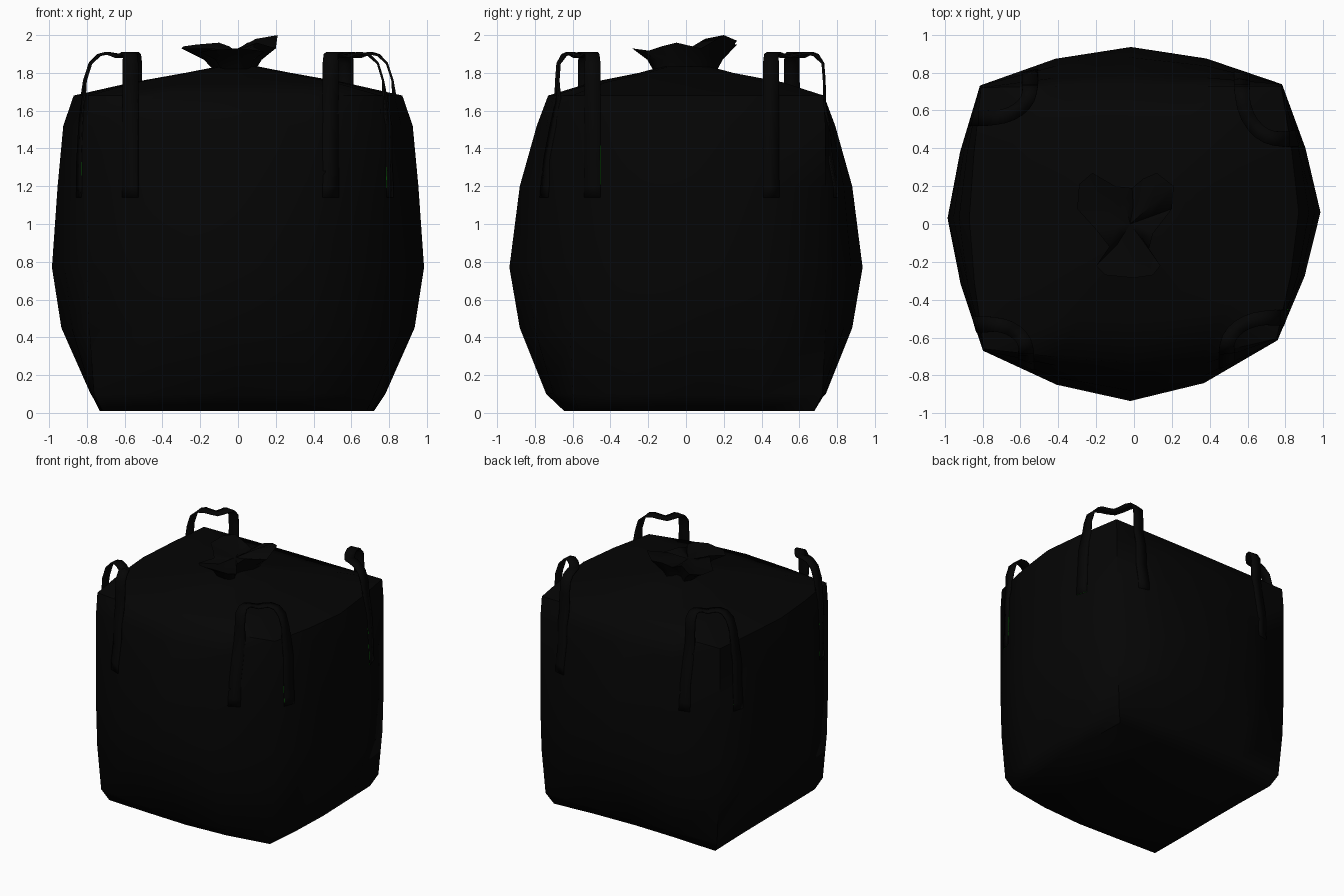
import bpy, bmesh, math
from mathutils import Vector
from mathutils.bvhtree import BVHTree

cube = bpy.data.objects.get("Cube")
if cube:
    bpy.data.objects.remove(cube, do_unlink=True)


def material(name, rgb):
    m = bpy.data.materials.new(name)
    m.use_nodes = True
    col = (*rgb, 1)
    m.diffuse_color = col
    bsdf = next(n for n in m.node_tree.nodes if n.type == 'BSDF_PRINCIPLED')
    bsdf.inputs["Base Color"].default_value = col
    bsdf.inputs["Roughness"].default_value = 0.9
    return m


black = material("black_fabric", (0.0014, 0.0014, 0.0014))
green = material("green_tag", (0.004, 0.25, 0.004))


def finish(bm, name, mat, angle=60, thickness=0):
    bmesh.ops.recalc_face_normals(bm, faces=bm.faces)
    me = bpy.data.meshes.new(name)
    bm.to_mesh(me)
    ob = bpy.data.objects.new(name, me)
    bpy.context.collection.objects.link(ob)
    me.materials.append(mat)
    bpy.ops.object.select_all(action='DESELECT')
    ob.select_set(True)
    bpy.context.view_layer.objects.active = ob
    bpy.ops.object.shade_smooth_by_angle(angle=math.radians(angle))
    if thickness:
        s = ob.modifiers.new("thickness", 'SOLIDIFY')
        s.thickness, s.offset = thickness, 0


def bridge(bm, a, b):
    n = len(a)
    for i in range(n):
        bm.faces.new((a[i], a[(i + 1) % n], b[(i + 1) % n], b[i]))


# Bag body: four-cornered rings with bulging sides
# height, corner x, corner y, side x, side y
RINGS = [(0.01, .71, .635, .72, .645), (0.1, .755, .675, .78, .74),
         (0.45, .78, .69, .935, .88), (0.77, .79, .69, .985, .935),
         (1.2, .79, .69, .955, .88), (1.52, .79, .69, .925, .79),
         (1.68, .785, .68, .87, .73), (1.75, .53, .48, .56, .5),
         (1.8, .26, .23, .28, .25), (1.835, .08, .1, .1, .12)]
# Slightly uneven corners, as factors of the corner size
CORNERS = [(-1.01, -.97), (.96, -.89), (.99, 1.07), (-1.03, 1.06)]


def ring_points(z, cx, cy, mx, my):
    for k in range(4):
        a, b = CORNERS[k], CORNERS[(k + 1) % 4]
        for j in range(4):
            t = j / 4
            x = cx * (a[0] + (b[0] - a[0]) * t)
            y = cy * (a[1] + (b[1] - a[1]) * t)
            off = abs(2 * t - 1)
            if k % 2 == 0:
                y += (math.copysign(my, a[1]) - y) * (1 - off ** 1.7)
            else:
                x += (math.copysign(mx, a[0]) - x) * (1 - off ** 1.4)
            yield (x, y, z)


bm = bmesh.new()
rings = [[bm.verts.new(p) for p in ring_points(*r)] for r in RINGS]
for a, b in zip(rings, rings[1:]):
    bridge(bm, a, b)
bm.faces.new(rings[0][::-1])
bm.faces.new(rings[-1])
surface = BVHTree.FromBMesh(bm)
finish(bm, "bag_body", black)


# Tied spout: gathered neck, crumpled rim, inside folded down
RIM = [(-.30, .08, 1.93), (-.29, .21, 1.94), (-.22, .27, 1.95), (-.1, .2, 1.96),
       (-.01, .19, 1.92), (.05, .24, 1.96), (.12, .27, 1.97), (.21, .2, 2.0),
       (.2, .08, 1.93), (.1, -.05, 1.96), (.08, -.13, 1.94), (.14, -.22, 1.91),
       (.1, -.27, 1.92), (0, -.285, 1.93), (-.15, -.27, 1.92), (-.2, -.22, 1.91),
       (-.13, -.12, 1.93), (-.2, -.03, 1.93)]
bm = bmesh.new()
neck = [bm.verts.new((x * .42, y * .6, 1.81)) for x, y, z in RIM]
waist = [bm.verts.new((x * .6, y * .72, 1.87)) for x, y, z in RIM]
rim = [bm.verts.new(p) for p in RIM]
fold = [bm.verts.new((x * .45, y * .5, z - .02)) for x, y, z in RIM]
for a, b in ((neck, waist), (waist, rim), (rim, fold)):
    bridge(bm, a, b)
centre = bm.verts.new((-.02, 0, 1.92))
for i in range(len(fold)):
    bm.faces.new((fold[i], fold[(i + 1) % len(fold)], centre))
finish(bm, "tied_spout", black, 60)


# Lifting straps
def on_face(axis, sign, other, z, gap):
    """Point just off the bag's side, found by casting a ray inward."""
    start, ray = Vector((other, other, z)), Vector((0, 0, 0))
    start[axis], ray[axis] = 3 * sign, -sign
    hit, normal, _, _ = surface.ray_cast(start, ray)
    return hit + normal * gap


def ribbon(bm, pairs):
    rows = [(bm.verts.new(p), bm.verts.new(q)) for p, q in pairs]
    for (a, b), (c, d) in zip(rows, rows[1:]):
        bm.faces.new((a, b, d, c))


HALF = 0.042
LEG = (1.14, 1.2, 1.36, 1.52, 1.65)


def strap(name, sx, sy, leg_x, leg_y):
    # Legs lie on the bag, both edges following its surface
    def leg(axis, sign, side, middle):
        return [tuple(on_face(axis, sign, side * (middle + e * HALF), z, .008)
                      for e in (-1, 1)) for z in LEG]

    first, last = leg(1, sy, sx, leg_x), leg(0, sx, sy, leg_y)
    a = (first[-1][0] + first[-1][1]) / 2
    b = (last[-1][0] + last[-1][1]) / 2
    wx, wy = Vector((sx * HALF, 0, 0)), Vector((0, sy * HALF, 0))

    def station(x, y, z, w):
        p = Vector((x, y, z))
        return p - w, p + w

    up = [station(a.x, a.y, 1.76, wx), station(a.x, a.y * .99, 1.85, wx)]
    down = [station(b.x * .95, b.y, 1.85, wy), station(b.x * .985, b.y, 1.76, wy)]
    # Loop curves inward over the corner, sagging in the middle
    ax, ay, bx, by = a.x, a.y * .97, b.x * .92, b.y
    arc = []
    for i in range(7):
        t = math.radians(6 + 13 * i)
        c, s = math.cos(t), math.sin(t)
        z = 1.885 + .025 * abs(math.cos(2 * t)) - (.015 if i in (0, 6) else 0)
        arc.append(station(bx + (ax - bx) * c, ay + (by - ay) * s, z,
                           (wx * c + wy * s) * .9))
    bm = bmesh.new()
    ribbon(bm, first + up + arc + down + last[::-1])
    finish(bm, name + "_strap", black, 40, .012)

    # Green tag on the side leg, its top cut at a slant on one side
    corner_top = 1.3 if sx > 0 else 1.38
    edges = []
    for side, top in ((-1, 1.43), (1, corner_top)):
        y = sy * (leg_y + side * HALF)
        edges.append([on_face(0, sx, y, z, .019) for z in (1.14, 1.2, top)])
    bm = bmesh.new()
    ribbon(bm, list(zip(*edges)))
    finish(bm, name + "_tag", green, 40, .006)


strap("front_left", 1, -1, .49, .495)
strap("front_right", -1, -1, .57, .53)
strap("back_left", 1, 1, .57, .45)
strap("back_right", -1, 1, .55, .56)
